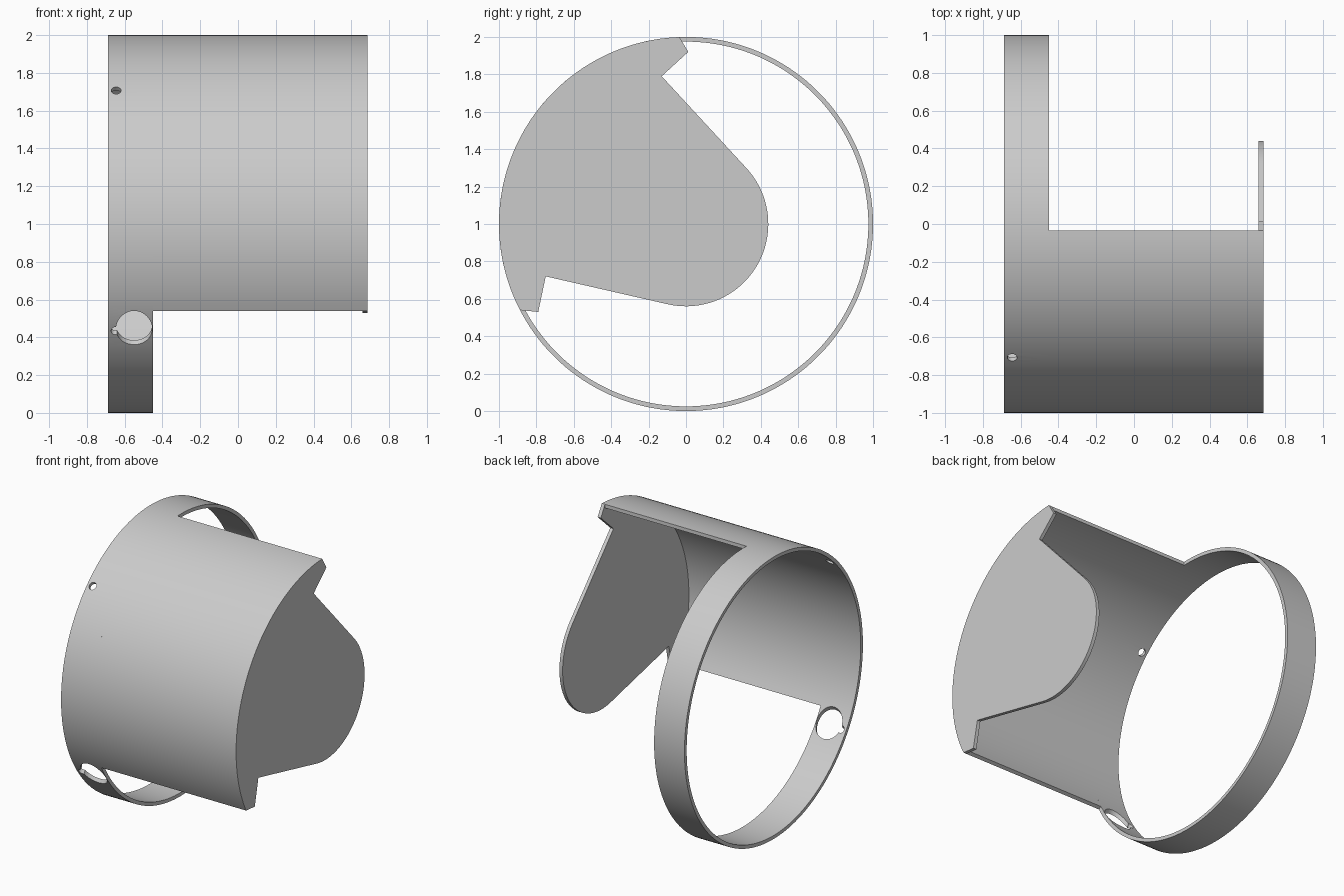
import bpy
import bmesh
from math import sin, cos, radians, pi
from mathutils import Vector

cube = bpy.data.objects.get("Cube")
if cube:
    bpy.data.objects.remove(cube, do_unlink=True)

X_RIGHT, X_STEP, X_PLATE, X_LEFT = -0.688, -0.45, 0.66, 0.685
WALL = 0.025
TOP_ANGLE, LOW_ANGLE = 88, -27.4   # shell limits, measured up from the front

grey = bpy.data.materials.new("light_grey")
grey.use_nodes = True
colour = (0.6, 0.6, 0.6, 1)
grey.diffuse_color = colour
grey.node_tree.nodes["Principled BSDF"].inputs["Base Color"].default_value = colour


def rim(angle, radius=1.0):
    """Point (y, z) on a circle about the main axis."""
    a = radians(angle)
    return -radius * cos(a), 1 + radius * sin(a)


def finish(name, bm):
    bmesh.ops.recalc_face_normals(bm, faces=bm.faces)
    mesh = bpy.data.meshes.new(name)
    bm.to_mesh(mesh)
    bm.free()
    mesh.materials.append(grey)
    obj = bpy.data.objects.new(name, mesh)
    bpy.context.collection.objects.link(obj)
    return obj


def band(name, start, end, x0, x1, steps):
    """Sweep a rectangular wall section round the axis, closed if a full turn."""
    bm = bmesh.new()
    closed = end - start >= 360
    sections = []
    for i in range(steps if closed else steps + 1):
        a = start + (end - start) * i / steps
        corners = ((x0, 1), (x1, 1), (x1, 1 - WALL), (x0, 1 - WALL))
        sections.append([bm.verts.new((x, *rim(a, r))) for x, r in corners])
    for i in range(steps):
        s, t = sections[i], sections[(i + 1) % len(sections)]
        for k in range(4):
            j = (k + 1) % 4
            bm.faces.new((s[k], s[j], t[j], t[k]))
    if not closed:
        bm.faces.new(sections[0])
        bm.faces.new(sections[-1])
    return finish(name, bm)


def drill(target, x, angle, tilt, radius):
    """Cut a round hole through the wall, with its axis tilted up from the front."""
    y, z = rim(angle)
    direction = Vector((0, -cos(radians(tilt)), sin(radians(tilt))))
    bpy.ops.mesh.primitive_cylinder_add(
        vertices=48, radius=radius, depth=0.3, location=(x, y, z),
        rotation=direction.to_track_quat('Z', 'Y').to_euler())
    cutter = bpy.context.object
    cutter.hide_render = True
    mod = target.modifiers.new("hole", 'BOOLEAN')
    mod.operation = 'DIFFERENCE'
    mod.solver = 'EXACT'
    mod.object = cutter
    bpy.ops.object.select_all(action='DESELECT')
    bpy.context.view_layer.objects.active = target
    target.select_set(True)
    bpy.ops.object.modifier_apply(modifier=mod.name)
    bpy.data.objects.remove(cutter, do_unlink=True)


# Full ring at one end, with a pin hole and a keyhole
ring = band("end_ring", 0, 360, X_RIGHT, X_STEP, 180)
drill(ring, -0.645, 45, 45, 0.026)
drill(ring, -0.55, -33.7, -60, 0.096)
drill(ring, -0.65, -34.5, -60, 0.022)

# Partial cylindrical shell along the front
shell = band("curved_shell", LOW_ANGLE, TOP_ANGLE, X_STEP, X_PLATE, 58)

# Flat end plate with two corner tabs and a rounded tongue
outline = [rim(LOW_ANGLE + (TOP_ANGLE - LOW_ANGLE) * i / 58) for i in range(59)]
outline += [(0.012, 1.92), (-0.13, 1.79)]
outline += [(0.44 * cos(a), 1 + 0.44 * sin(a))
            for a in (radians(43 - 146 * i / 40) for i in range(41))]
outline += [(-0.75, 0.72), (-0.79, 0.53)]
bm = bmesh.new()
face = bm.faces.new([bm.verts.new((X_PLATE, y, z)) for y, z in outline])
extruded = bmesh.ops.extrude_face_region(bm, geom=[face])["geom"]
bmesh.ops.translate(bm, vec=(X_LEFT - X_PLATE, 0, 0),
                    verts=[v for v in extruded if isinstance(v, bmesh.types.BMVert)])
plate = finish("end_plate", bm)

# Smooth curved walls, crisp edges
bpy.ops.object.select_all(action='DESELECT')
for obj in (ring, shell, plate):
    obj.select_set(True)
bpy.context.view_layer.objects.active = ring
bpy.ops.object.shade_smooth_by_angle(angle=radians(30))
